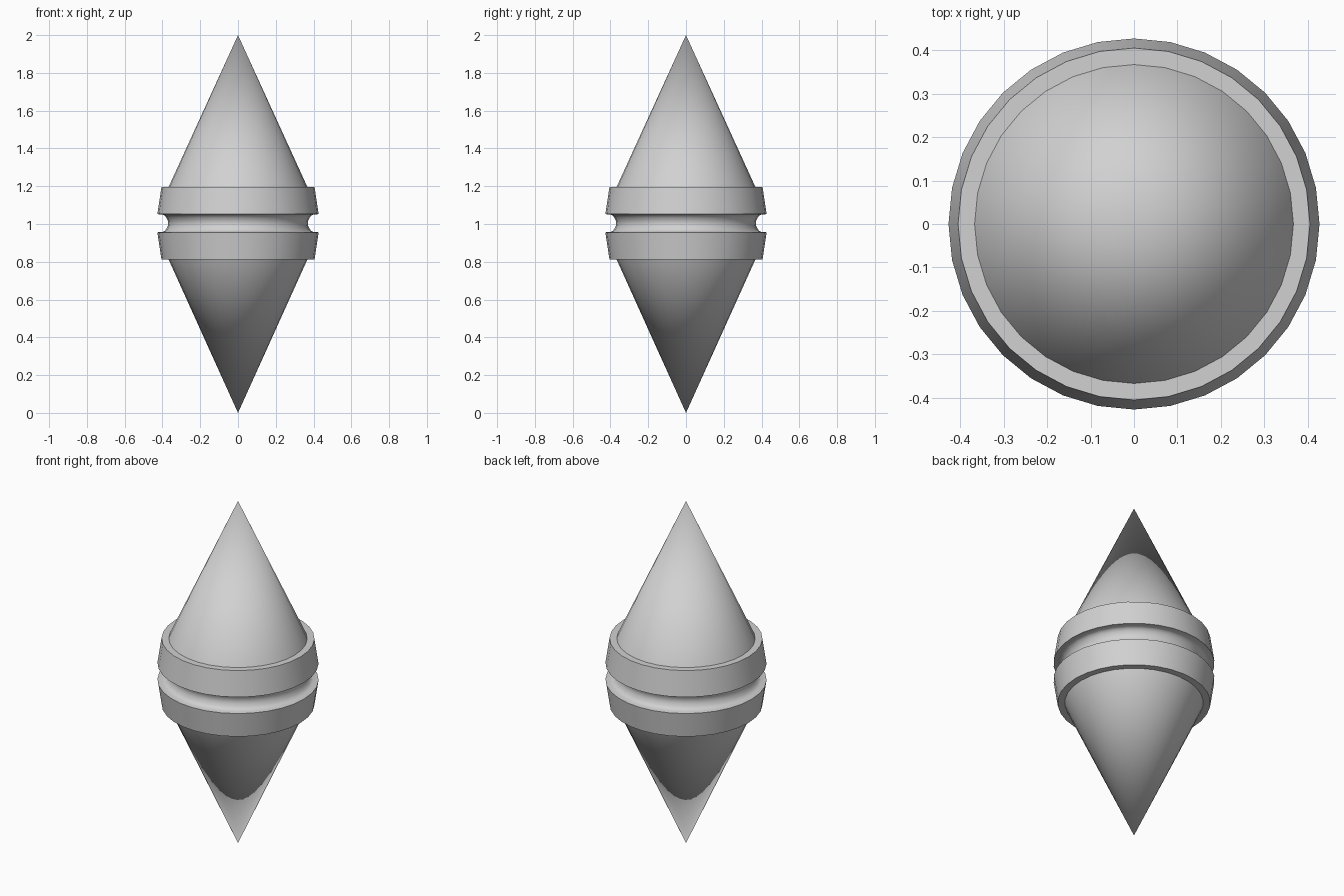
import bpy
import bmesh
import math

SIDES = 32
MID = 1.004          # height of the groove's centre

cube = bpy.data.objects.get("Cube")
if cube:
    bpy.data.objects.remove(cube, do_unlink=True)

grey = bpy.data.materials.new("plain grey")
grey.use_nodes = True
colour = (0.64, 0.64, 0.64, 1)
grey.diffuse_color = colour
grey.node_tree.nodes["Principled BSDF"].inputs["Base Color"].default_value = colour


def lathe(name, profile):
    """Turn a bottom-to-top (radius, height) profile around the z axis."""
    bm = bmesh.new()
    rings = []
    for r, z in profile:
        if r == 0:
            rings.append([bm.verts.new((0, 0, z))] * SIDES)
            continue
        angles = [math.tau * i / SIDES for i in range(SIDES)]
        rings.append([bm.verts.new((r * math.cos(a), r * math.sin(a), z)) for a in angles])
    for low, high in zip(rings, rings[1:]):
        for i in range(SIDES):
            j = (i + 1) % SIDES
            corners = [low[i], low[j], high[j], high[i]]
            bm.faces.new(list(dict.fromkeys(corners)))
    mesh = bpy.data.meshes.new(name)
    bm.to_mesh(mesh)
    bm.free()
    mesh.materials.append(grey)
    obj = bpy.data.objects.new(name, mesh)
    bpy.context.collection.objects.link(obj)
    bpy.ops.object.select_all(action="DESELECT")
    obj.select_set(True)
    bpy.context.view_layer.objects.active = obj
    bpy.ops.object.shade_smooth_by_angle(angle=math.radians(30))
    return obj


# Pointed cones above and below the collar
lathe("lower_cone", [(0, 0), (0.367, 0.811)])
lathe("upper_cone", [(0.367, 1.197), (0, 2)])

# Collar: two flared bands with a rounded groove between them
half = [(0.37, 0), (0.372, 0.014), (0.379, 0.03), (0.388, 0.041), (0.398, 0.046),
        (0.427, 0.048), (0.405, 0.193), (0.367, 0.193)]
lower = [(r, MID - h) for r, h in reversed(half)]
upper = [(r, MID + h) for r, h in half[1:]]
lathe("banded_collar", lower + upper)
